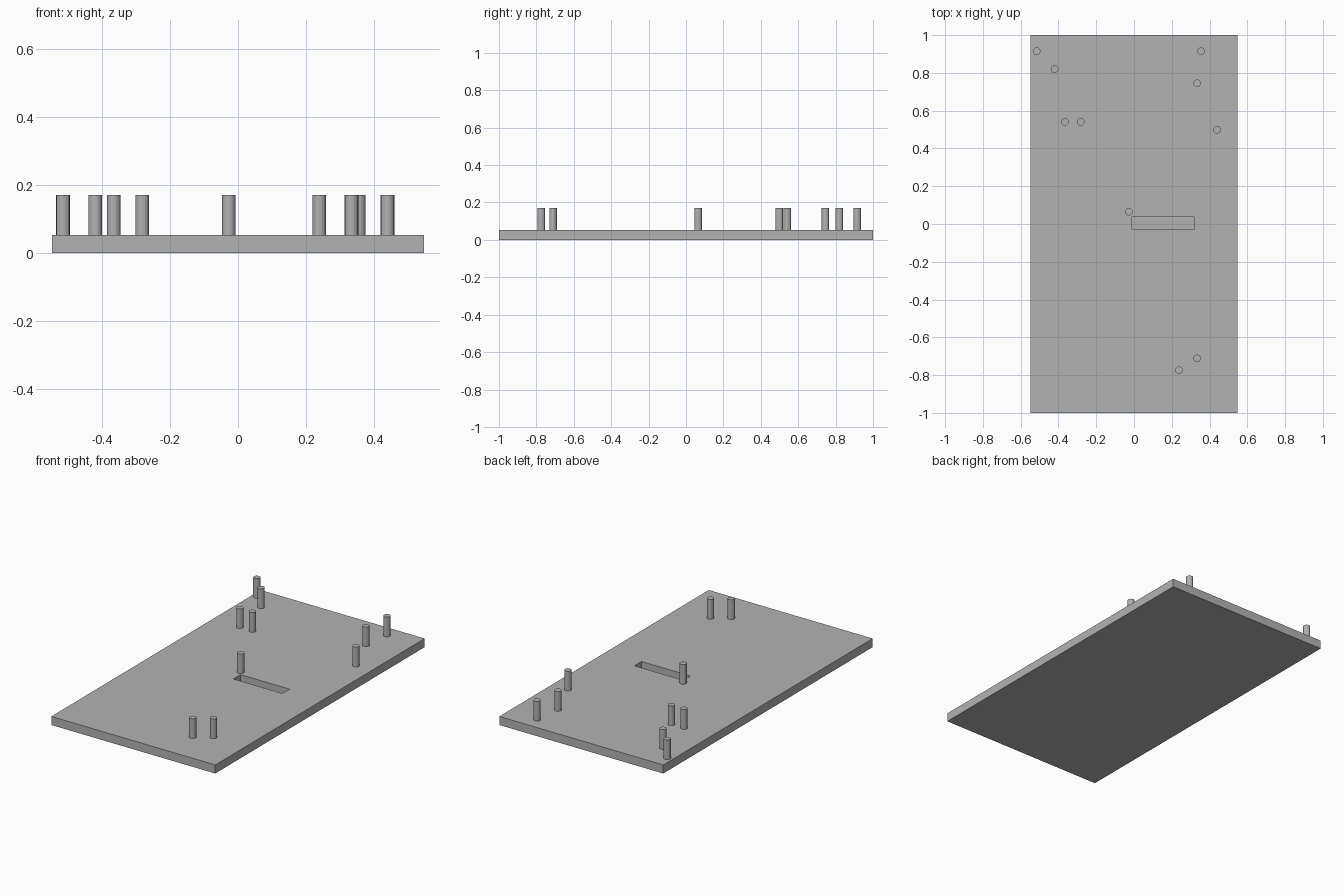
import bpy
import bmesh

cube = bpy.data.objects.get("Cube")
if cube:
    bpy.data.objects.remove(cube, do_unlink=True)

BOARD_TOP = 0.052
PIN_TOP = 0.171
PIN_RADIUS = 0.02

grey = bpy.data.materials.new("plain_grey")
grey.use_nodes = True
colour = (0.45, 0.45, 0.45, 1)
grey.diffuse_color = colour
grey.node_tree.nodes["Principled BSDF"].inputs["Base Color"].default_value = colour


def finish(name, bm):
    mesh = bpy.data.meshes.new(name)
    bm.to_mesh(mesh)
    bm.free()
    mesh.materials.append(grey)
    obj = bpy.data.objects.new(name, mesh)
    bpy.context.collection.objects.link(obj)
    return obj


def box(name, low, high):
    bm = bmesh.new()
    bmesh.ops.create_cube(bm, size=1)
    for v in bm.verts:
        v.co = [h if c > 0 else l for c, l, h in zip(v.co, low, high)]
    return finish(name, bm)


# Flat board with a deep rectangular pocket
board = box("board", (-0.548, -1, 0), (0.548, 1, BOARD_TOP))
cutter = box("slot_cutter", (-0.01, -0.03, 0.008), (0.318, 0.038, 0.1))
cutter.hide_render = True
cutter.hide_viewport = True
cut = board.modifiers.new("slot", "BOOLEAN")
cut.operation = "DIFFERENCE"
cut.solver = "EXACT"
cut.object = cutter

# Upright round pins
pins = [
    (-0.515, 0.915), (-0.42, 0.82), (-0.366, 0.541), (-0.282, 0.541),
    (-0.027, 0.065), (0.355, 0.915), (0.334, 0.745), (0.44, 0.499),
    (0.334, -0.711), (0.239, -0.774),
]
for i, (x, y) in enumerate(pins, 1):
    bm = bmesh.new()
    bmesh.ops.create_cone(bm, cap_ends=True, segments=16, radius1=PIN_RADIUS,
                          radius2=PIN_RADIUS, depth=PIN_TOP - BOARD_TOP)
    pin = finish(f"pin_{i}", bm)
    pin.location = (x, y, (PIN_TOP + BOARD_TOP) / 2)
